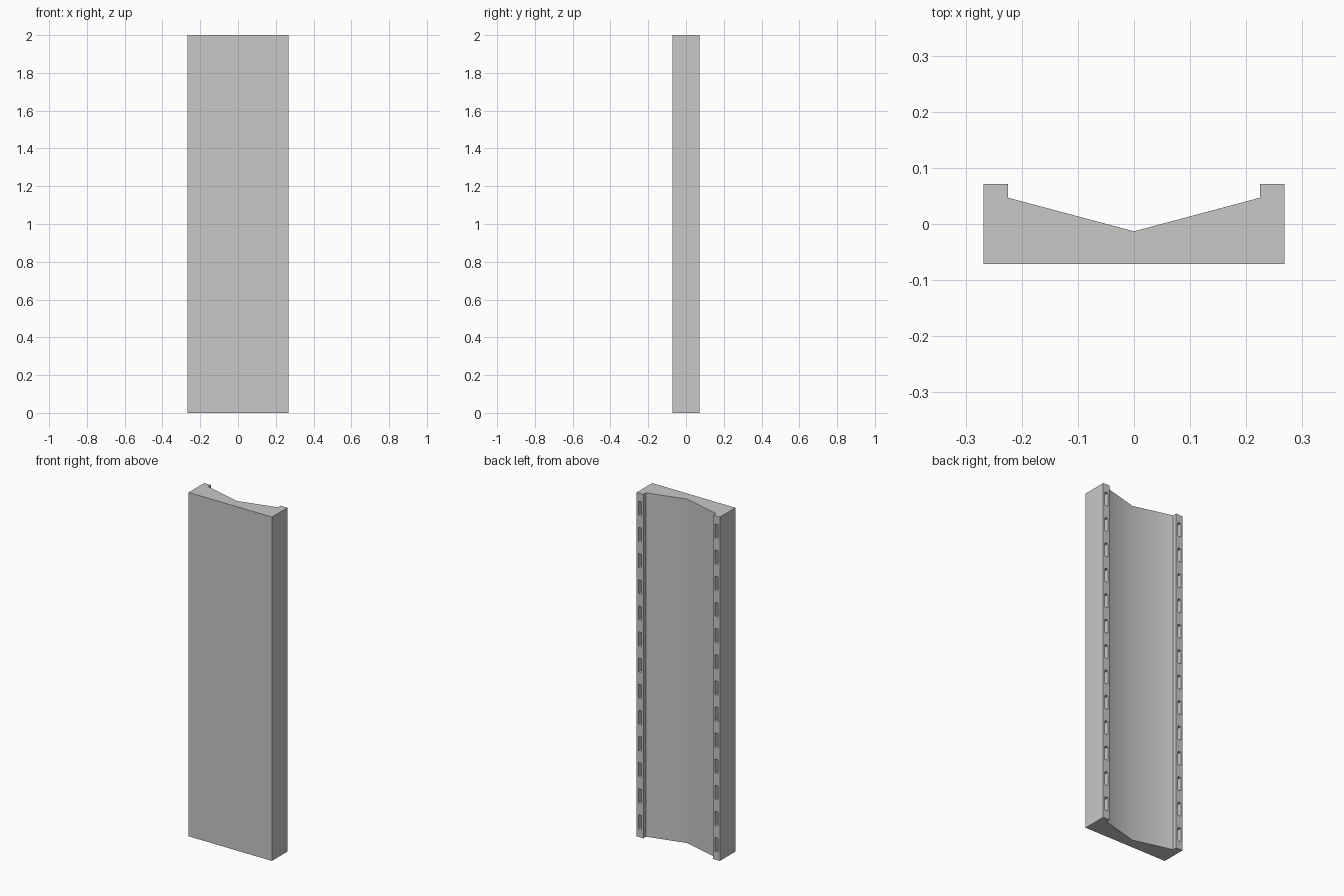
import bpy, bmesh, math
from mathutils import Matrix

cube = bpy.data.objects.get("Cube")
if cube:
    bpy.data.objects.remove(cube, do_unlink=True)

HEIGHT = 2.0
SLOT_COUNT, SLOT_STEP = 13, 0.152
SLOT_X, SLOT_WIDTH, SLOT_LENGTH, SLOT_DEPTH = 0.247, 0.02, 0.08, 0.04
BACK_Y = 0.071

grey = bpy.data.materials.new("light_grey")
grey.use_nodes = True
grey.diffuse_color = (0.58, 0.58, 0.58, 1)
grey.node_tree.nodes["Principled BSDF"].inputs["Base Color"].default_value = grey.diffuse_color


def finish(bm, name):
    bmesh.ops.recalc_face_normals(bm, faces=bm.faces)
    mesh = bpy.data.meshes.new(name)
    bm.to_mesh(mesh)
    bm.free()
    mesh.materials.append(grey)
    obj = bpy.data.objects.new(name, mesh)
    bpy.context.collection.objects.link(obj)
    return obj


# Panel: flat front, shallow V channel and two raised rails at the back
half = [(0.268, -BACK_Y), (0.268, BACK_Y), (0.225, BACK_Y), (0.225, 0.047)]
outline = half + [(0, -0.013)] + [(-x, y) for x, y in reversed(half)]
bm = bmesh.new()
base = bm.faces.new([bm.verts.new((x, y, 0)) for x, y in outline])
moved = bmesh.ops.extrude_face_region(bm, geom=[base])["geom"]
bmesh.ops.translate(bm, vec=(0, 0, HEIGHT),
                    verts=[v for v in moved if isinstance(v, bmesh.types.BMVert)])
panel = finish(bm, "channel_panel")

# Rectangular slots in both rails
bm = bmesh.new()
for side in (-1, 1):
    for i in range(SLOT_COUNT):
        z = HEIGHT / 2 + (i - (SLOT_COUNT - 1) / 2) * SLOT_STEP
        place = Matrix.Translation((side * SLOT_X, BACK_Y, z))
        size = Matrix.Diagonal((SLOT_WIDTH, SLOT_DEPTH * 2, SLOT_LENGTH, 1))
        bmesh.ops.create_cube(bm, size=1, matrix=place @ size)
cutter = finish(bm, "slot_cutter")
cutter.hide_render = True

cut = panel.modifiers.new("slots", "BOOLEAN")
cut.operation = "DIFFERENCE"
cut.solver = "EXACT"
cut.object = cutter

bpy.ops.object.select_all(action="DESELECT")
panel.select_set(True)
bpy.context.view_layer.objects.active = panel
bpy.ops.object.modifier_apply(modifier=cut.name)
bpy.data.objects.remove(cutter, do_unlink=True)

# Soft shading across the channel, sharp edges elsewhere
bpy.ops.object.shade_smooth_by_angle(angle=math.radians(32))
